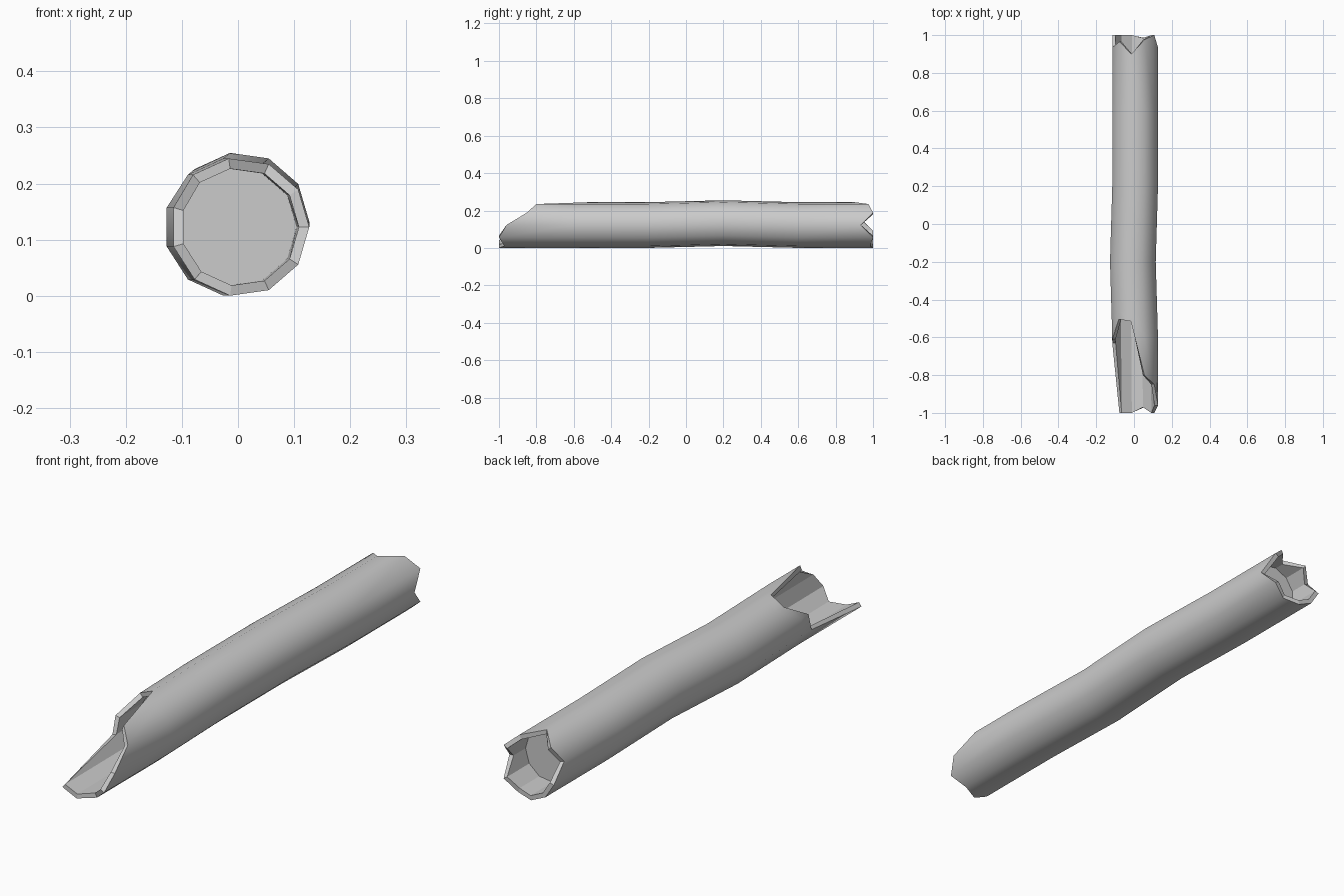
import bpy, bmesh, math

if "Cube" in bpy.data.objects:
    bpy.data.objects.remove(bpy.data.objects["Cube"])

N = 11                      # sides of the log
R_OUT, R_IN = 0.1235, 0.105
# gently bent centre line: (y, x, z)
PATH = [(-1, .0035, .1225), (-.6, .0035, .1225), (-.2, -.0085, .1225),
        (.2, .0035, .1325), (.6, .0035, .1225), (1, .0035, .1225)]
# broken-end depth of each side, counted anticlockwise from +x
FRONT = [-.96, -.85, -.80, -.515, -.505, -.61, -.63, -1, -1, -.97, -1]
BACK = [.935, 1, .975, .90, .965, .935, 1, 1, 1, .985, 1]
FRONT_FLOOR, BACK_FLOOR = -.46, .86


def point(k, r, y):
    """Point on side k of the tube at position y along the bent path."""
    for (y0, x0, z0), (y1, x1, z1) in zip(PATH, PATH[1:]):
        if y <= y1:
            break
    t = (y - y0) / (y1 - y0)
    a = math.tau * k / N
    return (x0 + (x1 - x0) * t + r * math.cos(a), y,
            z0 + (z1 - z0) * t + r * math.sin(a))


bm = bmesh.new()


def ring(r, ys):
    return [bm.verts.new(point(k, r, ys[k])) for k in range(N)]


def bridge(a, b, smooth=False):
    for k in range(N):
        j = (k + 1) % N
        bm.faces.new((a[k], a[j], b[j], b[k])).smooth = smooth


# bark: jagged front edge, bent body rings, jagged back edge
bark = [ring(R_OUT, FRONT)]
bark.append(ring(R_OUT, [max(-.6, y + .05) for y in FRONT]))
bark += [ring(R_OUT, [y] * N) for y in (-.2, .2, .6)]
bark.append(ring(R_OUT, BACK))
for a, b in zip(bark, bark[1:]):
    bridge(a, b, True)

# hollow ends: broken rim, inner wall and flat floor
for edge, ys, floor in ((bark[0], FRONT, FRONT_FLOOR), (bark[-1], BACK, BACK_FLOOR)):
    lip = ring(R_IN, ys)
    base = ring(R_IN, [floor] * N)
    bridge(edge, lip)
    bridge(lip, base)
    bm.faces.new(base)

# keep rim and hollow edges crisp
bmesh.ops.recalc_face_normals(bm, faces=bm.faces)
for e in bm.edges:
    e.smooth = all(f.smooth for f in e.link_faces)

mesh = bpy.data.meshes.new("hollow_log")
bm.to_mesh(mesh)
bm.free()
log = bpy.data.objects.new("hollow_log", mesh)
bpy.context.collection.objects.link(log)
